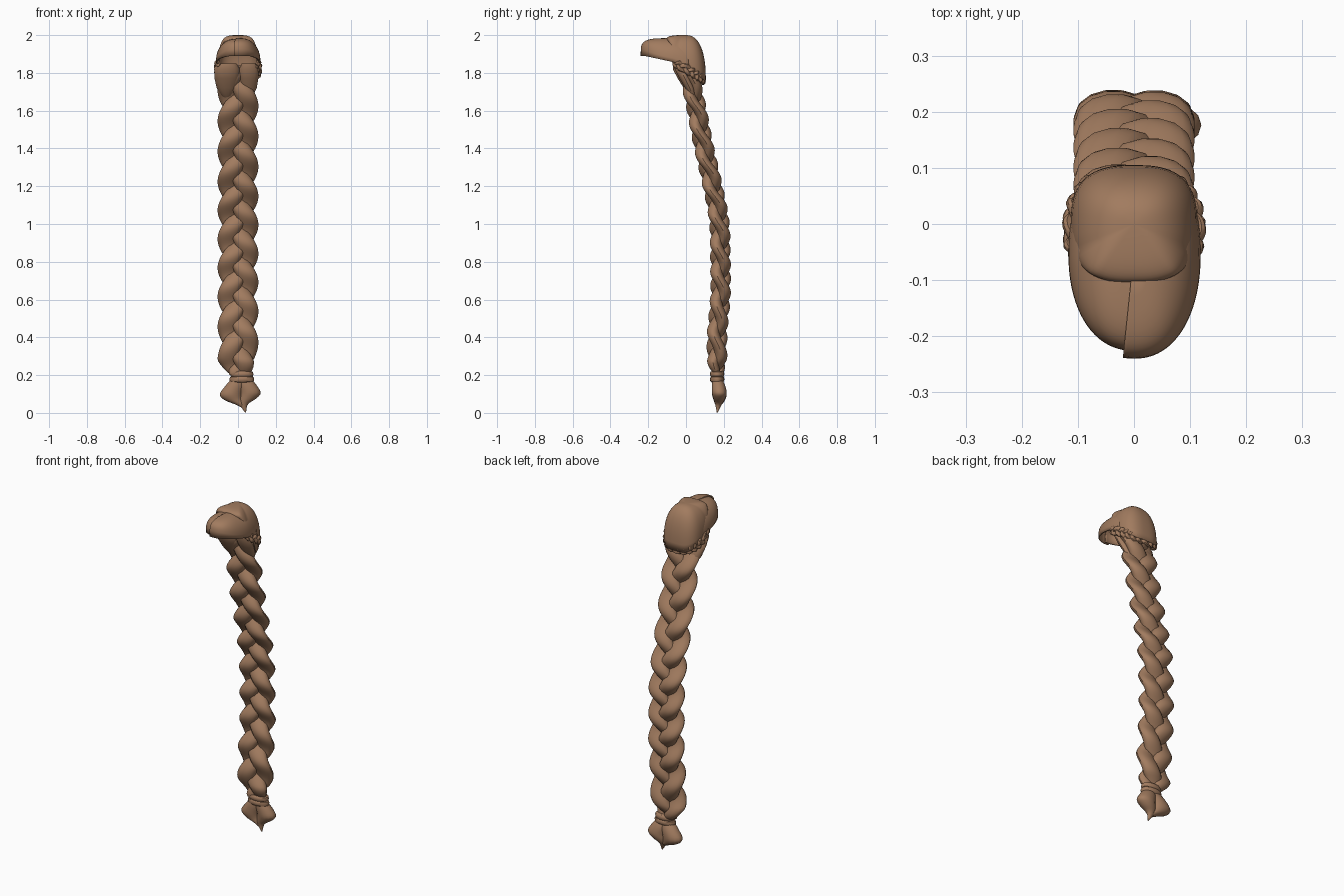
import bpy, bmesh, math
from mathutils import Vector as V

if "Cube" in bpy.data.objects:
    bpy.data.objects.remove(bpy.data.objects["Cube"])

brown = bpy.data.materials.new("brown_hair")
brown.diffuse_color = (0.36, 0.20, 0.115, 1)
brown.use_nodes = True
brown.node_tree.nodes["Principled BSDF"].inputs["Base Color"].default_value = brown.diffuse_color


def finish(name, bm, thick=0, angle=40):
    bmesh.ops.remove_doubles(bm, verts=bm.verts, dist=1e-5)
    bmesh.ops.recalc_face_normals(bm, faces=bm.faces)
    me = bpy.data.meshes.new(name)
    bm.to_mesh(me)
    bm.free()
    me.materials.append(brown)
    ob = bpy.data.objects.new(name, me)
    bpy.context.collection.objects.link(ob)
    if thick:
        m = ob.modifiers.new("thickness", 'SOLIDIFY')
        m.thickness = thick
        m.offset = -1
    bpy.ops.object.select_all(action='DESELECT')
    ob.select_set(True)
    bpy.context.view_layer.objects.active = ob
    bpy.ops.object.shade_smooth_by_angle(angle=math.radians(angle))
    return ob


def sweep(bm, rings, n=12):
    """Tube through rings of (centre, side half-axis, normal half-axis)."""
    loops = []
    for c, u, v in rings:
        loops.append([bm.verts.new(c + u * math.cos(k * math.tau / n) + v * math.sin(k * math.tau / n))
                      for k in range(n)])
    for a, b in zip(loops, loops[1:]):
        for k in range(n):
            bm.faces.new((a[k], a[(k + 1) % n], b[(k + 1) % n], b[k]))
    bm.faces.new(loops[0])
    bm.faces.new(loops[-1])


def interp(pts, t):
    """Catmull-Rom through points, t in 0..1."""
    f = t * (len(pts) - 1)
    i = min(int(f), len(pts) - 2)
    f -= i
    p = [V(pts[max(0, min(len(pts) - 1, i + d))]) for d in (-1, 0, 1, 2)]
    return 0.5 * (2 * p[1] + (p[2] - p[0]) * f + (2 * p[0] - 5 * p[1] + 4 * p[2] - p[3]) * f * f
                  + (3 * p[1] - p[0] - 3 * p[2] + p[3]) * f ** 3)


def braid(name, frame, turns, phase, amp, depth, ru, rv, steps, n):
    """Three-strand braid; frame(t) gives centre, side, normal, scale."""
    bm = bmesh.new()
    for s in range(3):
        rings = []
        for i in range(steps + 1):
            t = i / steps
            c, S, N, k = frame(t)
            a = math.tau * (t * turns + s / 3) + phase
            rings.append((c + S * amp * k * math.sin(a) - N * depth * k * math.sin(2 * a),
                          S * ru * k, N * rv * k))
        sweep(bm, rings, n)
    return finish(name, bm)


# long braid hanging down the back
centre = [(0, 0.005, 1.84), (0, 0.05, 1.64), (0, 0.09, 1.43), (0, 0.137, 1.22),
          (0, 0.175, 1.02), (0, 0.182, 0.82), (0, 0.182, 0.62), (0, 0.165, 0.41), (0, 0.165, 0.2)]
PERIOD = 0.468


def long_frame(t):
    k = min(1, 0.5 + (1 - t) * 9) * min(1, 0.8 + t * 4)
    return interp(centre, t), V((1, 0, 0)), V((0, 1, 0)), k


braid("long_braid", long_frame, 1.64 / PERIOD, math.tau * (1.736 - 1.84) / PERIOD,
      0.052, 0.022, 0.056, 0.034, 150, 14)

# flat locks gathering from the cap into the braid
for name, sx in (("left_root_lock", -1), ("right_root_lock", 1)):
    w = 1 if sx < 0 else 0.75
    bm = bmesh.new()
    rings = []
    for z, y, r in ((1.85, -0.04, .05), (1.82, -0.03, .068), (1.77, -0.005, .066),
                    (1.72, 0.02, .055), (1.68, 0.035, .03), (1.66, 0.045, .008)):
        rings.append((V((sx * 0.058, y, z)), V((r * w, 0, 0)), V((0, 0.6 * r * w, 0))))
    sweep(bm, rings, 14)
    finish(name, bm)


def rim(y):
    """Height of the cap's lower edge, falling to the nape."""
    if y < -0.08:
        return 1.86 + 0.03 * min(1, (-y - 0.08) / 0.14)
    return 1.86 - 0.1 * min(1, (y + 0.08) / 0.18) ** 1.3


def skull_rim(y):
    f = min(1, max(0, (-y - 0.05) / 0.04))
    return rim(y) * (1 - f) + 1.965 * f


def shell(name, cy, rx, ry, top, low, a0, a1, plan, prof, front=0, seg=40, rows=12):
    """Part of a dome; front makes the profile fuller towards the front."""
    bm = bmesh.new()
    grid = []
    for i in range(seg + 1):
        a = math.radians(a0 + (a1 - a0) * i / seg)
        c, s = math.cos(a), math.sin(a)
        px = rx * math.copysign(abs(c) ** (2 / plan), c)
        py = ry * math.copysign(abs(s) ** (2 / plan), s)
        zl = low(cy + py)
        e = 2 / (prof + front * max(0, -s) ** 3)
        col = []
        for j in range(rows + 1):
            b = j / rows * math.pi / 2
            r = math.sin(b) ** e
            h = max(0, math.cos(b)) ** e
            col.append(bm.verts.new((px * r, cy + py * r, zl + (top - zl) * h)))
        grid.append(col)
    for p, q in zip(grid, grid[1:]):
        for j in range(rows):
            if j == 0:
                bm.faces.new((p[0], p[1], q[1]))
            else:
                bm.faces.new((p[j], p[j + 1], q[j + 1], q[j]))
    return finish(name, bm, 0.008)


# cap of hair and swept fringe
shell("crown_cap", 0, 0.113, 0.105, 2.0, skull_rim, 0, 360, 2.7, 2.4, 1.2, 64)
shell("right_fringe", -0.05, 0.119, 0.19, 1.984, rim, 262, 378, 2.2, 2.3, 2.2)
shell("left_fringe", -0.05, 0.117, 0.176, 1.98, rim, 162, 275, 2.2, 2.3, 2.2)


# small braid trimming the lower edge of the cap
def trim_frame(t):
    def at(q):
        a = math.radians(212 - 244 * q)
        c, s = math.cos(a), math.sin(a)
        x = 0.113 * math.copysign(abs(c) ** 0.8, c)
        y = 0.1 * math.copysign(abs(s) ** 0.8, s) - 0.01
        return V((x, y, rim(y) - 0.004))
    p = at(t)
    T = (at(t + 0.01) - at(t - 0.01)).normalized()
    N = V((p.x, p.y, 0)).normalized()
    S = T.cross(N).normalized()
    return p, S, S.cross(T).normalized(), min(1, 0.5 + 6 * t, 0.5 + 6 * (1 - t))


braid("edge_braid", trim_frame, 5, 0, 0.014, 0.006, 0.013, 0.009, 170, 8)

# hair tie: two stacked bands
bm = bmesh.new()
for z, r in ((0.205, 0.062), (0.178, 0.066)):
    rings = []
    for dz, k in ((-.016, .8), (-.011, .95), (0, 1), (.011, .95), (.016, .8)):
        rings.append((V((0.02, 0.165, z + dz)), V((r * k, 0, 0)), V((0, 0.038 * k, 0))))
    sweep(bm, rings, 20)
finish("hair_tie", bm)


# loose tuft below the tie: (x, z, half width, half depth)
def lock(name, pts):
    bm = bmesh.new()
    rings = []
    for i in range(19):
        t = i / 18
        x, z, r = interp([p[:3] for p in pts], t)
        d = interp([(p[3], 0, 0) for p in pts], t).x
        y = 0.165 + 0.012 * math.sin(math.pi * t)
        rings.append((V((x, y, z)), V((max(r, .003), 0, 0)), V((0, max(d, .003), 0))))
    sweep(bm, rings, 14)
    finish(name, bm, angle=55)


lock("tuft_left", [(0, .18, .035, .025), (-.015, .145, .05, .036), (-.036, .10, .06, .04),
                   (-.025, .07, .05, .032), (.01, .045, .025, .018), (.02, .03, .004, .004)])
lock("tuft_right", [(.035, .18, .035, .025), (.05, .145, .05, .036), (.064, .105, .056, .04),
                    (.05, .075, .045, .032), (.03, .045, .022, .018), (.04, .002, .003, .003)])
